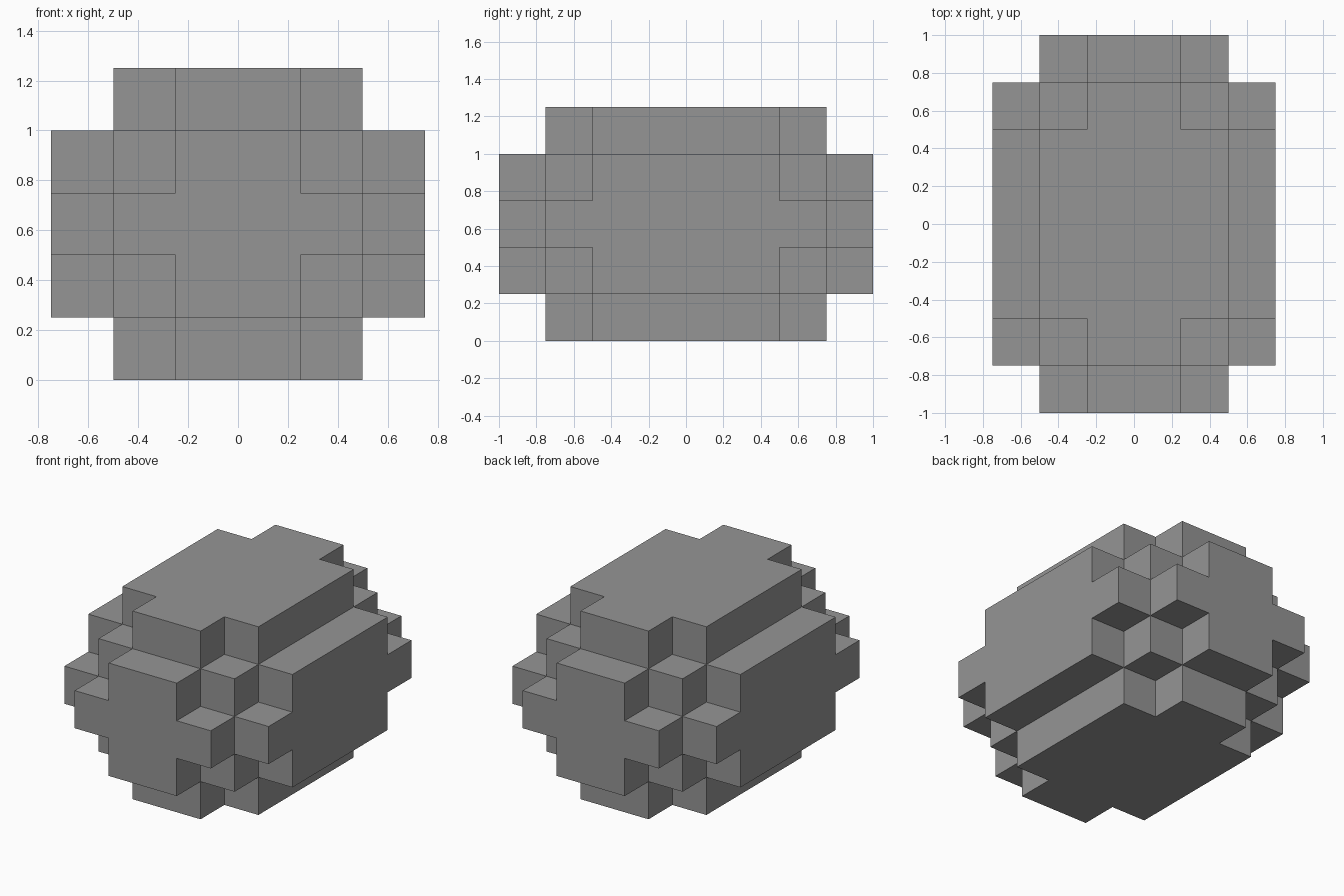
import bpy, bmesh, math
from itertools import product
from mathutils import Vector

if "Cube" in bpy.data.objects:
    bpy.data.objects.remove(bpy.data.objects["Cube"])

CELL = 0.25

# single stone-grey colour
grey = bpy.data.materials.new("stone grey")
grey.diffuse_color = (0.3, 0.3, 0.3, 1)
grey.use_nodes = True
grey.node_tree.nodes["Principled BSDF"].inputs["Base Color"].default_value = grey.diffuse_color


def ring(i, count, core):
    """How many cells index i lies outside the central core along one axis."""
    return max(0, math.ceil(abs(i + 0.5 - count / 2) - core / 2))


# Stepped, rounded boulder: 6 x 8 x 5 cells, core of 2 x 4 x 1 cells
COUNT, CORE = (6, 8, 5), (2, 4, 1)
filled = {c for c in product(*(range(n) for n in COUNT))
          if sum(ring(i, n, k) ** 2 for i, n, k in zip(c, COUNT, CORE)) <= 5}

bm = bmesh.new()
verts = {}


def vert(p):
    if p not in verts:
        verts[p] = bm.verts.new(((p[0] - 3) * CELL, (p[1] - 4) * CELL, p[2] * CELL))
    return verts[p]


# Outer cell faces only
for c in filled:
    for axis in range(3):
        u, v = (axis + 1) % 3, (axis + 2) % 3
        for side in (0, 1):
            n = list(c)
            n[axis] += 2 * side - 1
            if tuple(n) in filled:
                continue
            quad = []
            for du, dv in ((0, 0), (1, 0), (1, 1), (0, 1)):
                p = list(c)
                p[axis] += side
                p[u] += du
                p[v] += dv
                quad.append(vert(tuple(p)))
            bm.faces.new(quad if side else quad[::-1])

# Merge coplanar faces into clean flat panels
bmesh.ops.dissolve_limit(bm, angle_limit=math.radians(1),
                         verts=bm.verts[:], edges=bm.edges[:])

mesh = bpy.data.meshes.new("block_boulder")
bm.to_mesh(mesh)
bm.free()
mesh.materials.append(grey)
bpy.context.collection.objects.link(bpy.data.objects.new("block_boulder", mesh))
